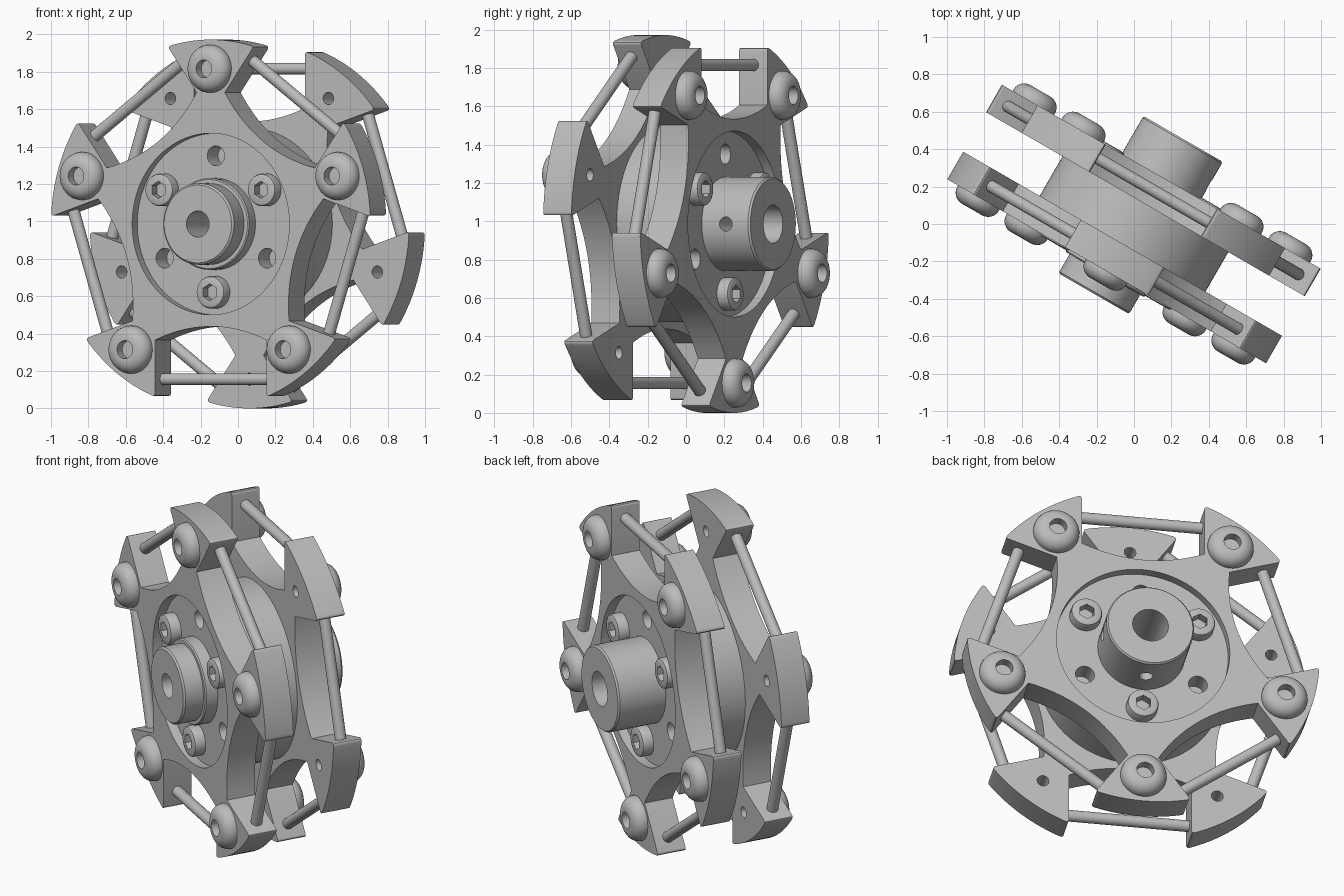
import bpy, bmesh, math
from math import sin, cos, radians, pi
from mathutils import Matrix, Vector

cube = bpy.data.objects.get("Cube")
if cube:
    bpy.data.objects.remove(cube, do_unlink=True)

# Single metal colour
metal = bpy.data.materials.new("light grey metal")
metal.use_nodes = True
metal.diffuse_color = (0.5, 0.5, 0.5, 1)
metal.node_tree.nodes["Principled BSDF"].inputs["Base Color"].default_value = (0.5, 0.5, 0.5, 1)

# Wheel frame: local z is the axle, pointing out of the front
R = 0.986
INNER, OUTER, FLOOR = 0.122, 0.292, 0.237
SLOT, PIN_R = 0.343, 0.83
MID = (INNER + OUTER) / 2
WHEEL = Matrix.Translation((0, 0, R)) @ Matrix.Rotation(radians(-30), 4, 'Z') @ Matrix.Rotation(pi / 2, 4, 'X')
FLIP_X = Matrix.Rotation(pi, 4, 'X')
FLIP_Y = Matrix.Rotation(pi, 4, 'Y')


def polar(r, deg, z=0):
    return Vector((r * cos(radians(deg)), r * sin(radians(deg)), z))


def make(name, bm):
    bmesh.ops.recalc_face_normals(bm, faces=bm.faces)
    mesh = bpy.data.meshes.new(name)
    bm.to_mesh(mesh)
    bm.free()
    mesh.materials.append(metal)
    ob = bpy.data.objects.new(name, mesh)
    bpy.context.collection.objects.link(ob)
    return ob


def add_rod(bm, p, q, r, seg=32):
    """Capped cylinder from p to q."""
    p, q = Vector(p), Vector(q)
    d = q - p
    m = Matrix.Translation((p + q) / 2) @ d.to_track_quat('Z', 'Y').to_matrix().to_4x4()
    bmesh.ops.create_cone(bm, cap_ends=True, segments=seg, radius1=r, radius2=r,
                          depth=d.length, matrix=m)


def lathe(name, profile, seg=64):
    """Spin a closed (radius, z) outline round the axle."""
    bm = bmesh.new()
    vs = [bm.verts.new((r, 0, z)) for r, z in profile]
    es = [bm.edges.new((vs[i], vs[(i + 1) % len(vs)])) for i in range(len(vs))]
    bmesh.ops.spin(bm, geom=vs + es, cent=(0, 0, 0), axis=(0, 0, 1),
                   angle=2 * pi, steps=seg, use_duplicate=False)
    bmesh.ops.remove_doubles(bm, verts=bm.verts, dist=1e-5)
    bmesh.ops.dissolve_degenerate(bm, edges=bm.edges, dist=1e-5)
    return make(name, bm)


def cut(ob, bm):
    cutter = make("cutter", bm)
    cutter.hide_render = True
    mod = ob.modifiers.new("cut", 'BOOLEAN')
    mod.operation, mod.solver, mod.object = 'DIFFERENCE', 'EXACT', cutter
    bpy.context.view_layer.objects.active = ob
    bpy.ops.object.modifier_apply(modifier=mod.name)
    bpy.data.objects.remove(cutter, do_unlink=True)


parts = []


def place(src, name, m):
    """Put a copy of a part into the wheel."""
    ob = src.copy()
    ob.data = src.data.copy()
    ob.name = name
    bpy.context.collection.objects.link(ob)
    ob.data.transform(WHEEL @ m)
    parts.append(ob)


# Five-armed plate with parallel-sided slots and hollowed slot floors
outline = []
half = 36 - math.degrees(math.asin(SLOT / R))
for k in range(5):
    arm = 90 + 72 * k
    outline += [polar(R, arm + half * i / 8) for i in range(-8, 9)]
    turn = Matrix.Rotation(radians(arm + 36), 3, 'Z')
    for i in range(-10, 11):
        t = i / 10
        outline.append(turn @ Vector((0.548 + 0.072 * t * t, SLOT * t, 0)))
bm = bmesh.new()
base = bm.faces.new([bm.verts.new((v.x, v.y, INNER)) for v in outline])
new = bmesh.ops.extrude_face_region(bm, geom=[base])["geom"]
bmesh.ops.translate(bm, vec=(0, 0, OUTER - INNER), verts=[g for g in new if isinstance(g, bmesh.types.BMVert)])
bmesh.ops.recalc_face_normals(bm, faces=bm.faces)
corners = [e for e in bm.edges
           if abs(e.verts[0].co.z - e.verts[1].co.z) > 0.1
           and e.verts[0].co.xy.length > 0.95 and e.calc_face_angle() > 0.6]
bmesh.ops.bevel(bm, geom=corners, offset=0.02, segments=4, profile=0.5, affect='EDGES')
plate = make("plate", bm)

# Centre recess, bolt holes, hub opening
bm = bmesh.new()
add_rod(bm, (0, 0, FLOOR), (0, 0, 0.4), 0.485, 96)
for k in range(5):
    add_rod(bm, polar(PIN_R, 90 + 72 * k, 0), polar(PIN_R, 90 + 72 * k, 0.28), 0.033, 24)
cut(plate, bm)
bm = bmesh.new()
add_rod(bm, (0, 0, 0), (0, 0, 0.4), 0.2, 64)
cut(plate, bm)
holes = {}
for name, flip, start in (("front", Matrix(), 90), ("back", FLIP_X, 270)):
    ob = plate.copy()
    ob.data = plate.data.copy()
    bpy.context.collection.objects.link(ob)
    bm = bmesh.new()
    for k in range(3):
        add_rod(bm, polar(0.365, start + 120 * k, 0), polar(0.365, start + 120 * k, 0.4), 0.053, 32)
    cut(ob, bm)
    place(ob, name + "_plate", flip)
    bpy.data.objects.remove(ob, do_unlink=True)

# Drum between the plates
drum = lathe("drum", [(0.2, -INNER), (0.512, -INNER), (0.512, INNER), (0.2, INNER)], 96)
place(drum, "centre_drum", Matrix())

# Stepped hub with a through bore and two set-screw holes
hub = lathe("hub", [(0.07, 0.43), (0.208, 0.43), (0.218, 0.42), (0.218, 0.312), (0.238, 0.312),
                    (0.245, 0.305), (0.245, -0.515), (0.237, -0.525), (0.1, -0.525),
                    (0.1, -0.2), (0.07, -0.2)])
bm = bmesh.new()
for d in (Vector((1, 0, 0)), Vector((0, -1, 0))):
    axle = Vector((0, 0, -0.381))
    add_rod(bm, axle + d * 0.08, axle + d * 0.3, 0.038, 24)
cut(hub, bm)
place(hub, "axle_hub", Matrix())

# Domed roller bolt and socket screw
dome = [(0.06 + 0.068 * cos(a), 0.302 + 0.064 * sin(a)) for a in (i * pi / 16 for i in range(9))]
bolt = lathe("bolt", [(0, OUTER - 0.02), (0.128, OUTER - 0.02)] + dome + [(0.048, 0.366), (0.048, 0.31), (0, 0.31)], 40)
screw = lathe("screw", [(0, FLOOR - 0.02), (0.087, FLOOR - 0.02), (0.087, 0.288), (0.083, 0.298),
                        (0.073, 0.303), (0, 0.303)], 40)
bm = bmesh.new()
add_rod(bm, (0, 0, 0.25), (0, 0, 0.4), 0.046, 6)
cut(screw, bm)

# Roller pin spanning one slot
bm = bmesh.new()
add_rod(bm, (PIN_R, -SLOT - 0.03, MID), (PIN_R, SLOT + 0.03, MID), 0.032, 24)
pin = make("pin", bm)

for side, flip, screw_flip in (("front", Matrix(), Matrix()), ("back", FLIP_X, FLIP_Y)):
    for k in range(5):
        arm = 90 + 72 * k
        place(bolt, f"{side}_bolt_{k + 1}", flip @ Matrix.Translation(polar(PIN_R, arm)))
        place(pin, f"{side}_roller_pin_{k + 1}", flip @ Matrix.Rotation(radians(arm + 36), 4, 'Z'))
    for k in range(3):
        place(screw, f"{side}_hub_screw_{k + 1}",
              screw_flip @ Matrix.Translation(polar(0.365, 30 + 120 * k)))

for ob in (plate, drum, hub, bolt, screw, pin):
    bpy.data.objects.remove(ob, do_unlink=True)

# Smooth round faces, keep edges crisp
bpy.ops.object.select_all(action='DESELECT')
for ob in parts:
    ob.select_set(True)
bpy.context.view_layer.objects.active = parts[0]
bpy.ops.object.shade_smooth_by_angle(angle=radians(30))
